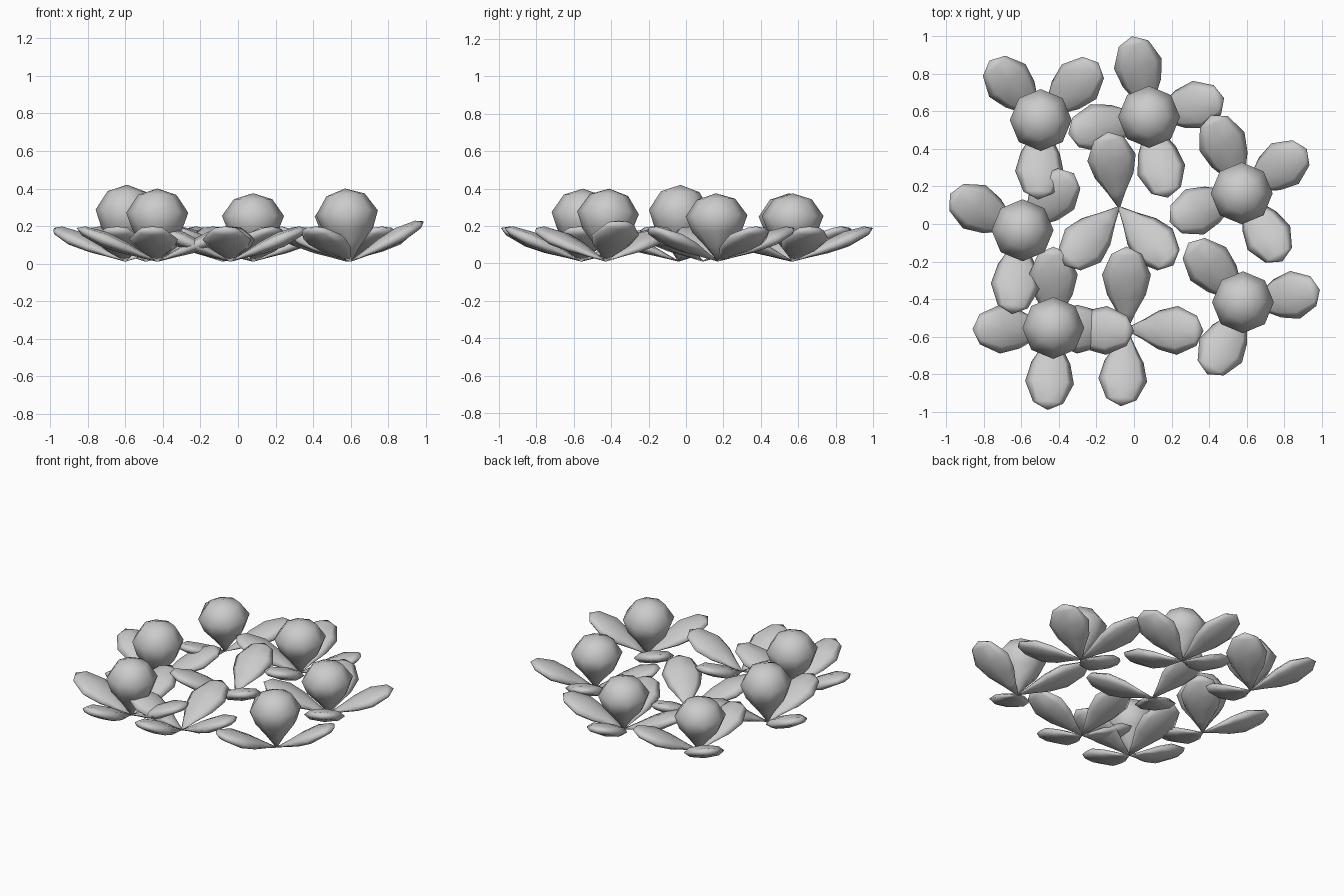
import bpy, bmesh, math
from mathutils import Vector

if "Cube" in bpy.data.objects:
    bpy.data.objects.remove(bpy.data.objects["Cube"])

# Drop-shaped outline: (fraction of length, fraction of greatest radius)
PROFILE = [(0.0, 0.05), (0.2, 0.38), (0.42, 0.80), (0.66, 1.0), (0.91, 0.62)]
SIDES = 8


def drop(name, base, tip, half_width, half_thick):
    """Low-poly teardrop running from a narrow base to a rounded tip."""
    base, tip = Vector(base), Vector(tip)
    axis = tip - base
    d = axis.normalized()
    ref = Vector((0, 1, 0)) if abs(d.z) > 0.8 else Vector((0, 0, 1))
    side = ref.cross(d).normalized()
    up = d.cross(side)
    bm = bmesh.new()
    rings = []
    for t, r in PROFILE:
        ring = []
        for i in range(SIDES):
            a = 2 * math.pi * i / SIDES
            ring.append(bm.verts.new(base + axis * t
                                     + side * half_width * r * math.cos(a)
                                     + up * half_thick * r * math.sin(a)))
        rings.append(ring)
    end = bm.verts.new(tip)
    bm.faces.new(rings[0])
    for lo, hi in zip(rings, rings[1:]):
        for i in range(SIDES):
            j = (i + 1) % SIDES
            bm.faces.new((lo[i], lo[j], hi[j], hi[i]))
    for i in range(SIDES):
        bm.faces.new((rings[-1][i], rings[-1][(i + 1) % SIDES], end))
    bmesh.ops.recalc_face_normals(bm, faces=bm.faces)
    mesh = bpy.data.meshes.new(name)
    bm.to_mesh(mesh)
    bm.free()
    for p in mesh.polygons:
        p.use_smooth = True
    ob = bpy.data.objects.new(name, mesh)
    bpy.context.collection.objects.link(ob)
    return ob


# Plants: base (x, y), blossom (x, y, top z) or None, leaf tips (x, y)
PLANTS = [
    ((-0.49, 0.56), (-0.50, 0.55, 0.375), [(-0.77, 0.87), (-0.19, 0.86), (-0.51, 0.13)]),
    ((0.08, 0.57), (0.08, 0.57, 0.375), [(-0.01, 1.0), (0.48, 0.67), (0.18, 0.14), (-0.35, 0.48)]),
    ((0.58, 0.17), (0.57, 0.16, 0.375), [(0.41, 0.58), (0.92, 0.40), (0.79, -0.20), (0.19, 0.01)]),
    ((0.60, -0.43), (0.57, -0.41, 0.40), [(0.29, -0.10), (0.99, -0.35), (0.39, -0.80)]),
    ((-0.60, -0.04), (-0.59, -0.03, 0.42), [(-0.98, 0.16), (-0.32, 0.27), (-0.65, -0.48)]),
    ((-0.43, -0.56), (-0.43, -0.55, 0.40), [(-0.43, -0.12), (-0.86, -0.56), (-0.46, -0.99), (0.0, -0.57)]),
    ((-0.04, -0.56), None, [(-0.04, -0.12), (0.37, -0.57), (-0.07, -0.97), (-0.44, -0.56)]),
    ((-0.08, 0.09), None, [(-0.14, 0.49), (-0.37, -0.22), (0.21, -0.22)]),
]

for n, (base, blossom, tips) in enumerate(PLANTS, 1):
    # Leaves fanning out and upward
    for k, (x, y) in enumerate(tips, 1):
        tip_z = 0.225 if x > 0.95 else 0.19
        drop(f"leaf_{n}_{k}", (base[0], base[1], 0.012), (x, y, tip_z), 0.13, 0.042)
    # Round blossom standing in the middle
    if blossom:
        x, y, z = blossom
        drop(f"blossom_{n}", (base[0], base[1], 0.02), (x, y, z), 0.165, 0.165)
